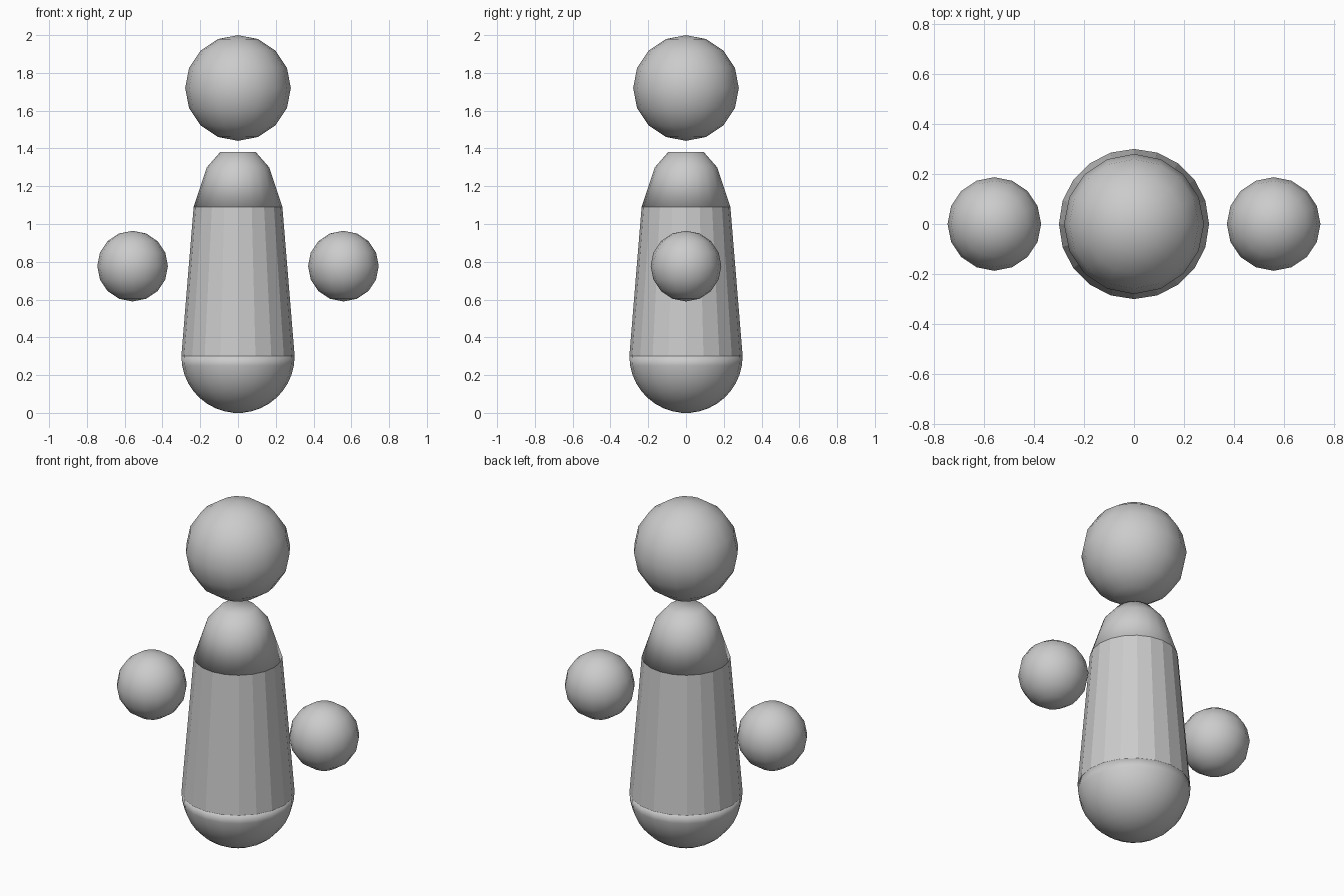
import bpy, bmesh, math

if "Cube" in bpy.data.objects:
    bpy.data.objects.remove(bpy.data.objects["Cube"])

SIDES = 20


def ball(name, radius, x, z):
    bpy.ops.mesh.primitive_uv_sphere_add(segments=16, ring_count=8, radius=radius, location=(x, 0, z))
    ob = bpy.context.object
    ob.name = name
    bpy.ops.object.shade_smooth()
    return ob


def lathe(name, profile, smooth):
    """Revolve (radius, z) points around z, with both ends closed."""
    bm = bmesh.new()
    rings = []
    for r, z in profile:
        rings.append([bm.verts.new((r * math.cos(2 * math.pi * i / SIDES),
                                    r * math.sin(2 * math.pi * i / SIDES), z))
                      for i in range(SIDES)])
    for a, b in zip(rings, rings[1:]):
        for i in range(SIDES):
            j = (i + 1) % SIDES
            bm.faces.new((a[i], a[j], b[j], b[i]))
    bm.faces.new(rings[0][::-1])
    bm.faces.new(rings[-1])
    for f in bm.faces:
        f.smooth = smooth
    bmesh.ops.remove_doubles(bm, verts=bm.verts, dist=0.0001)
    me = bpy.data.meshes.new(name)
    bm.to_mesh(me)
    bm.free()
    ob = bpy.data.objects.new(name, me)
    bpy.context.collection.objects.link(ob)
    return ob


# Tapered, faceted torso
lathe("torso", [(0.3, 0.3), (0.235, 1.09)], False)

# Rounded base
base = [(0.3 * math.sin(t), 0.3 - 0.3 * math.cos(t))
        for t in (math.radians(4 + 86 * k / 9) for k in range(10))]
base[0] = (base[0][0], 0.0)
lathe("rounded_base", base, True)

# Shoulders, chamfered to a small flat neck
lathe("shoulders", [(0.235, 1.09), (0.165, 1.3), (0.095, 1.38)], True)

# Floating head and hands
ball("head", 0.28, 0, 1.72)
for side, x in (("left", -0.558), ("right", 0.558)):
    ball(side + "_hand", 0.187, x, 0.777)
